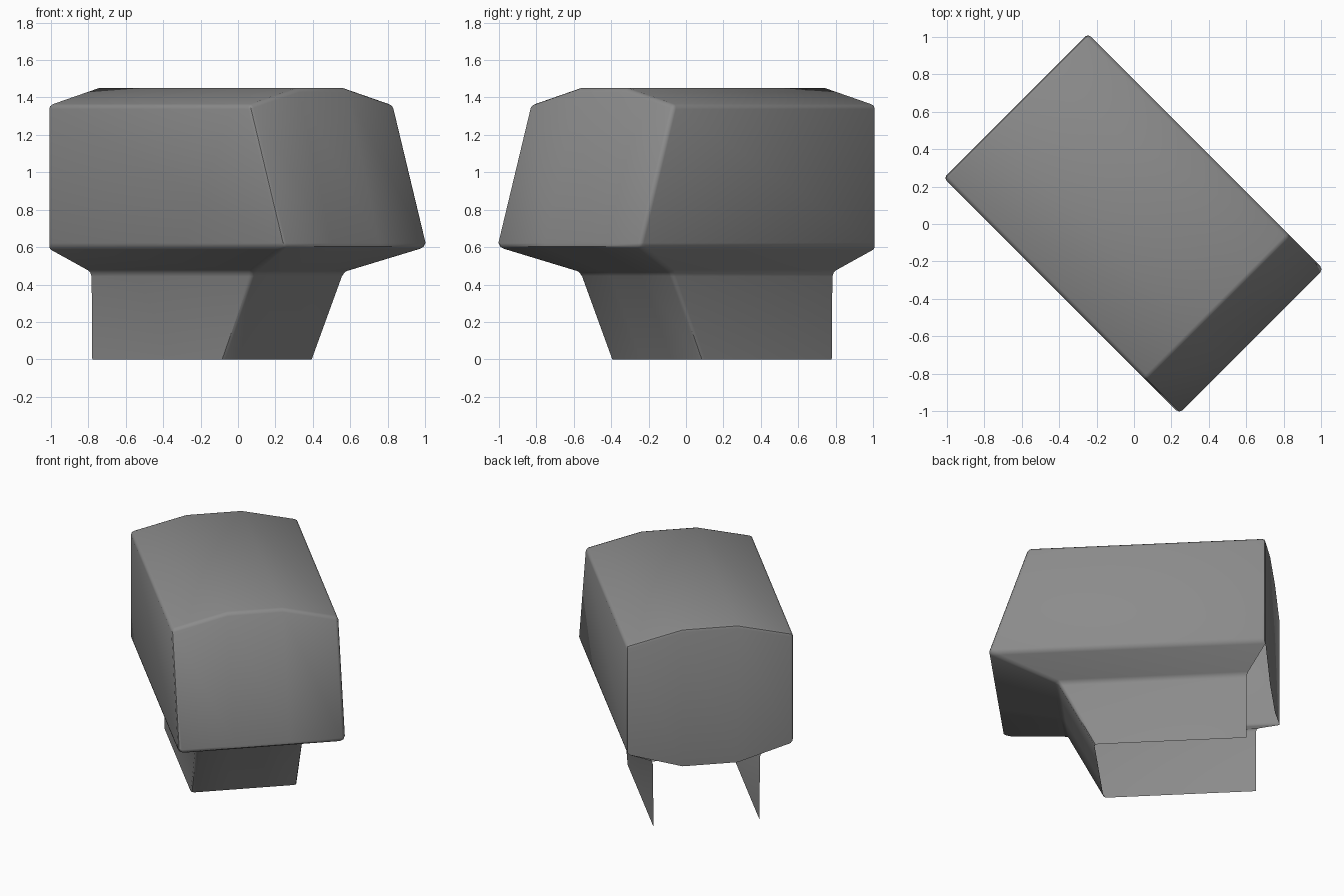
import bpy, bmesh, math
from mathutils import Matrix

if "Cube" in bpy.data.objects:
    bpy.data.objects.remove(bpy.data.objects["Cube"])

grey = bpy.data.materials.new("mid_grey")
grey.diffuse_color = (0.26, 0.26, 0.26, 1)
grey.use_nodes = True
grey.node_tree.nodes["Principled BSDF"].inputs["Base Color"].default_value = grey.diffuse_color

bm = bmesh.new()
BACK, HALF, THIRD = -0.894, 0.545, 0.18

def V(u, v, z):
    return bm.verts.new((u, v, z))

# U-shaped rings (back, four across the front, back), open at the rear and below
# each level: front u, half width, back u, z
levels = [(0.226, 0.345, -0.757, 0.0),
          (0.46, 0.35, -0.757, 0.465),
          (0.894, HALF, BACK, 0.60),
          (0.636, HALF, BACK, 1.36)]
rings = []
for f, h, b, z in levels:
    crown = 0.09 if z > 1 else 0
    t = THIRD * h / HALF
    rings.append([V(b, h, z), V(f, h, z), V(f, t, z + crown),
                  V(f, -t, z + crown), V(f, -h, z), V(b, -h, z)])
for lo, hi in zip(rings, rings[1:]):
    for i in range(5):
        bm.faces.new((lo[i], hi[i], hi[i + 1], lo[i + 1]))

# crowned roof
top = rings[3]
back_top = [top[0], V(BACK, THIRD, 1.45), V(BACK, -THIRD, 1.45), top[5]]
for i in range(3):
    bm.faces.new((top[i + 1], top[i + 2], back_top[i + 1], back_top[i]))

# rear wall with a lower edge that bows down
low = rings[2]
back_low = [low[0], V(BACK, THIRD, 0.48), V(BACK, -THIRD, 0.48), low[5]]
for i in range(3):
    bm.faces.new((back_top[i], back_top[i + 1], back_low[i + 1], back_low[i]))

bmesh.ops.recalc_face_normals(bm, faces=bm.faces)
roof = max(bm.faces, key=lambda f: f.calc_center_median().z)
if roof.normal.z < 0:
    bmesh.ops.reverse_faces(bm, faces=bm.faces)

# turn the long axis to the front right corner
bm.transform(Matrix.Rotation(math.radians(-45), 4, 'Z'))
me = bpy.data.meshes.new("shell_cap")
bm.to_mesh(me)
bm.free()
me.materials.append(grey)
cap = bpy.data.objects.new("shell_cap", me)
bpy.context.collection.objects.link(cap)

# small rounded edges, smooth shading
bev = cap.modifiers.new("edge_rounding", 'BEVEL')
bev.width = 0.022
bev.segments = 2
bev.limit_method = 'ANGLE'
bev.angle_limit = math.radians(25)
bpy.context.view_layer.objects.active = cap
cap.select_set(True)
bpy.ops.object.modifier_apply(modifier=bev.name)
bpy.ops.object.shade_smooth_by_angle(angle=math.radians(40))
